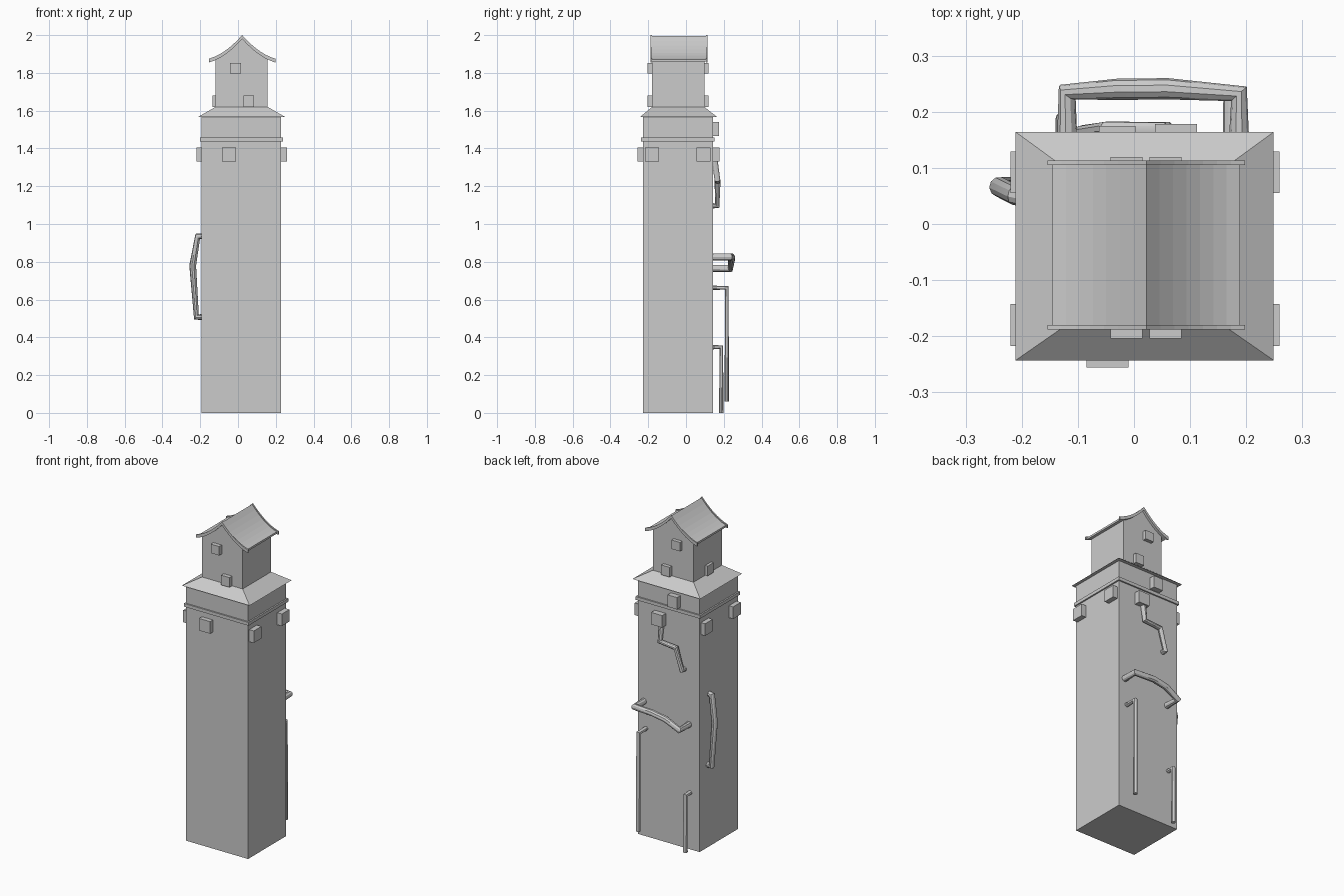
import bpy
import bmesh
from mathutils import Vector

cube = bpy.data.objects.get("Cube")
if cube:
    bpy.data.objects.remove(cube, do_unlink=True)

grey = bpy.data.materials.new("plain_grey")
grey.use_nodes = True
tone = (0.6, 0.6, 0.6, 1)
grey.diffuse_color = tone
grey.node_tree.nodes["Principled BSDF"].inputs["Base Color"].default_value = tone

CX, CY = 0.019, -0.041          # tower axis
LEFT, RIGHT, FRONT, BACK = -0.192, 0.228, -0.228, 0.142
RIDGE = 0.022


def finish(name, bm):
    bmesh.ops.recalc_face_normals(bm, faces=bm.faces)
    mesh = bpy.data.meshes.new(name)
    bm.to_mesh(mesh)
    bm.free()
    mesh.materials.append(grey)
    obj = bpy.data.objects.new(name, mesh)
    bpy.context.collection.objects.link(obj)
    return obj


def box(name, lo, hi):
    bm = bmesh.new()
    bmesh.ops.create_cube(bm, size=1)
    lo, hi = Vector(lo), Vector(hi)
    for v in bm.verts:
        v.co = (lo + hi) / 2 + v.co * (hi - lo)
    return finish(name, bm)


def extrude_profile(name, points, y0, y1):
    bm = bmesh.new()
    face = bm.faces.new([bm.verts.new((x, y0, z)) for x, z in points])
    moved = bmesh.ops.extrude_face_region(bm, geom=[face])["geom"]
    bmesh.ops.translate(bm, vec=(0, y1 - y0, 0),
                        verts=[g for g in moved if isinstance(g, bmesh.types.BMVert)])
    return finish(name, bm)


def pipe(name, points, radius):
    curve = bpy.data.curves.new(name, "CURVE")
    curve.dimensions = "3D"
    curve.bevel_depth = radius
    curve.bevel_resolution = 3
    curve.use_fill_caps = True
    spline = curve.splines.new("POLY")
    spline.points.add(len(points) - 1)
    for p, co in zip(spline.points, points):
        p.co = (*co, 1)
    curve.materials.append(grey)
    obj = bpy.data.objects.new(name, curve)
    bpy.context.collection.objects.link(obj)
    bpy.ops.object.select_all(action="DESELECT")
    obj.select_set(True)
    bpy.context.view_layer.objects.active = obj
    bpy.ops.object.convert(target="MESH")
    bpy.ops.object.shade_smooth_by_angle()


# Tower shaft and thin ledge
box("tower_shaft", (LEFT, FRONT, 0), (RIGHT, BACK, 1.575))
box("ledge", (LEFT - 0.009, FRONT - 0.009, 1.438), (RIGHT + 0.009, BACK + 0.009, 1.458))

# Sloped skirt roof: a box whose top is drawn in to the house walls
skirt = box("skirt_roof", (-0.211, -0.243, 1.567), (0.249, 0.164, 1.62))
for v in skirt.data.vertices:
    if v.co.z > 1.6:
        v.co.x = CX + (0.138 if v.co.x > CX else -0.138)
        v.co.y = CY + (0.138 if v.co.y > CY else -0.138)


# Swept gable roof
def sweep(t):
    return 1.99 - 0.125 * (1.6 * t - 0.6 * t * t)


def roof_outline(half, thick, lift, steps=7):
    ts = [i / steps for i in range(-steps, steps + 1)]
    top = [(RIDGE + half * t, sweep(abs(t)) + lift) for t in ts]
    return top + [(x, z - thick) for x, z in reversed(top)]


extrude_profile("gable_roof", roof_outline(0.167, 0.012, 0.006), -0.183, 0.108)
for name, y0 in (("front_roof_rim", -0.188), ("back_roof_rim", 0.105)):
    extrude_profile(name, roof_outline(0.176, 0.02, 0.01), y0, y0 + 0.008)

# House body, its gables following the roof underside
wall = 0.138
gable = [(RIDGE + 0.167 * i / 7, sweep(abs(i) / 7) - 0.002) for i in range(-5, 6)]
ends = [(CX + wall, sweep(0.83) - 0.002), (CX + wall, 1.61),
        (CX - wall, 1.61), (CX - wall, sweep(0.83) - 0.002)]
extrude_profile("house_body", gable + ends, CY - wall, CY + wall)

# Window boxes on the tower
for side, x0, x1 in (("right", -0.22, LEFT + 0.01), ("left", RIGHT - 0.01, 0.259)):
    for place, y in (("front", -0.18), ("back", 0.092)):
        box(f"{side}_{place}_box", (x0, y - 0.037, 1.33), (x1, y + 0.037, 1.404))
box("front_box", (-0.085, -0.256, 1.33), (-0.01, FRONT + 0.01, 1.404))
box("back_lower_box", (0.037, BACK - 0.01, 1.33), (0.112, 0.178, 1.404))
box("back_upper_box", (-0.062, BACK - 0.01, 1.467), (0.003, 0.175, 1.54))

# Window boxes on the house
for side, y0, y1 in (("front", -0.204, -0.17), ("back", 0.09, 0.119)):
    box(f"house_{side}_upper_box", (-0.042, y0, 1.797), (0.015, y1, 1.852))
    box(f"house_{side}_lower_box", (0.028, y0, 1.62), (0.085, y1, 1.68))
box("house_side_box", (-0.136, -0.073, 1.62), (-0.11, -0.016, 1.68))

# Pipes on the back and the side
wall_y = BACK - 0.01
pipe("side_pipe", [(-0.18, 0.045, 0.935), (-0.213, 0.052, 0.935), (-0.24, 0.066, 0.78),
                   (-0.22, 0.066, 0.508), (-0.18, 0.06, 0.508)], 0.018)
pipe("upper_back_pipe", [(0.06, 0.152, 1.34), (0.06, 0.166, 1.235), (-0.05, 0.167, 1.225),
                         (-0.088, 0.165, 1.097), (-0.088, wall_y, 1.097)], 0.016)
pipe("handle_pipe", [(0.187, wall_y, 0.825), (0.187, 0.232, 0.825), (0.06, 0.241, 0.825),
                     (-0.03, 0.24, 0.81), (-0.119, 0.235, 0.765), (-0.119, wall_y, 0.765)], 0.019)
pipe("tall_drain", [(0.172, wall_y, 0.662), (0.172, 0.216, 0.662), (0.172, 0.216, 0.06)], 0.013)
pipe("short_drain", [(-0.127, wall_y, 0.348), (-0.127, 0.187, 0.348), (-0.127, 0.187, 0)], 0.013)
